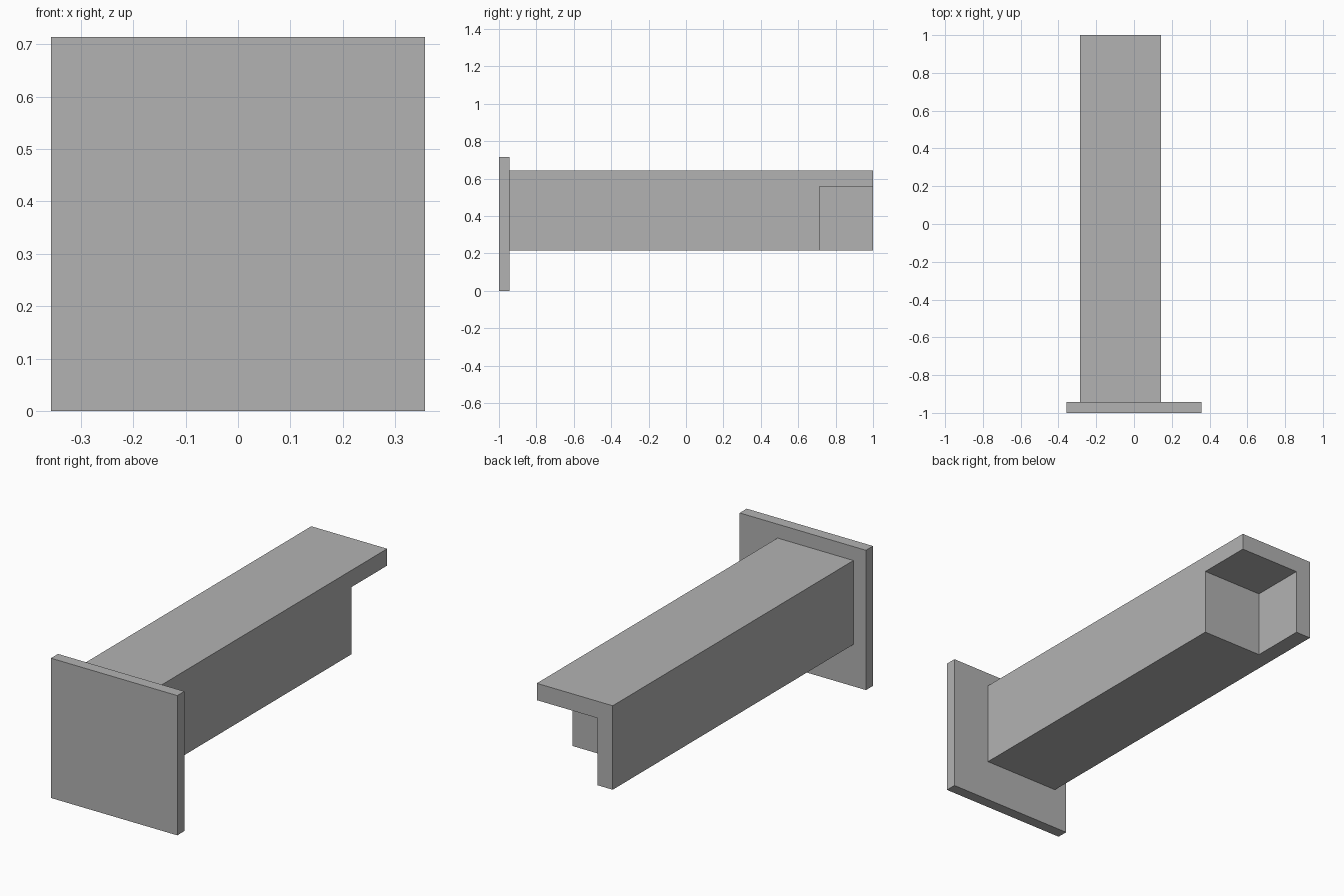
import bpy
import bmesh

default_cube = bpy.data.objects.get("Cube")
if default_cube:
    bpy.data.objects.remove(default_cube, do_unlink=True)

# Plain grey finish
GREY = (0.448, 0.448, 0.448, 1.0)
grey = bpy.data.materials.new("plain_grey")
grey.use_nodes = True
grey.diffuse_color = GREY
grey.node_tree.nodes["Principled BSDF"].inputs["Base Color"].default_value = GREY

# Key planes
PLATE_HALF = 0.357
PLATE_BACK = -0.943
BEAM_X = (-0.286, 0.143)
BEAM_Z = (0.214, 0.643)
WALL = 0.086
NOTCH_Y = 0.714


def extrude_section(name, sections):
    """Join prisms, each an (x, z) outline swept from y0 to y1."""
    bm = bmesh.new()
    for outline, y0, y1 in sections:
        face = bm.faces.new([bm.verts.new((x, y0, z)) for x, z in outline])
        swept = bmesh.ops.extrude_face_region(bm, geom=[face])["geom"]
        moved = [v for v in swept if isinstance(v, bmesh.types.BMVert)]
        bmesh.ops.translate(bm, verts=moved, vec=(0, y1 - y0, 0))
    bmesh.ops.recalc_face_normals(bm, faces=bm.faces)
    mesh = bpy.data.meshes.new(name)
    bm.to_mesh(mesh)
    bm.free()
    mesh.materials.append(grey)
    obj = bpy.data.objects.new(name, mesh)
    bpy.context.collection.objects.link(obj)
    return obj


def rectangle(x0, x1, z0, z1):
    return [(x0, z0), (x1, z0), (x1, z1), (x0, z1)]


# Square mounting plate at the front
extrude_section("mounting_plate", [
    (rectangle(-PLATE_HALF, PLATE_HALF, 0, 2 * PLATE_HALF), -1, PLATE_BACK)])

# Square beam running back from the plate
beam = extrude_section("beam", [(rectangle(*BEAM_X, *BEAM_Z), PLATE_BACK, 1)])

# Corner notch at the far end, leaving a top slab and one side wall
notch = extrude_section("notch_cutter", [
    (rectangle(BEAM_X[0] + WALL, BEAM_X[1] + 0.1,
               BEAM_Z[0] - 0.1, BEAM_Z[1] - WALL), NOTCH_Y, 1.1)])
notch.hide_render = True
notch.hide_viewport = True
notch.display_type = 'WIRE'

cut = beam.modifiers.new("end_notch", 'BOOLEAN')
cut.operation = 'DIFFERENCE'
cut.solver = 'EXACT'
cut.object = notch
